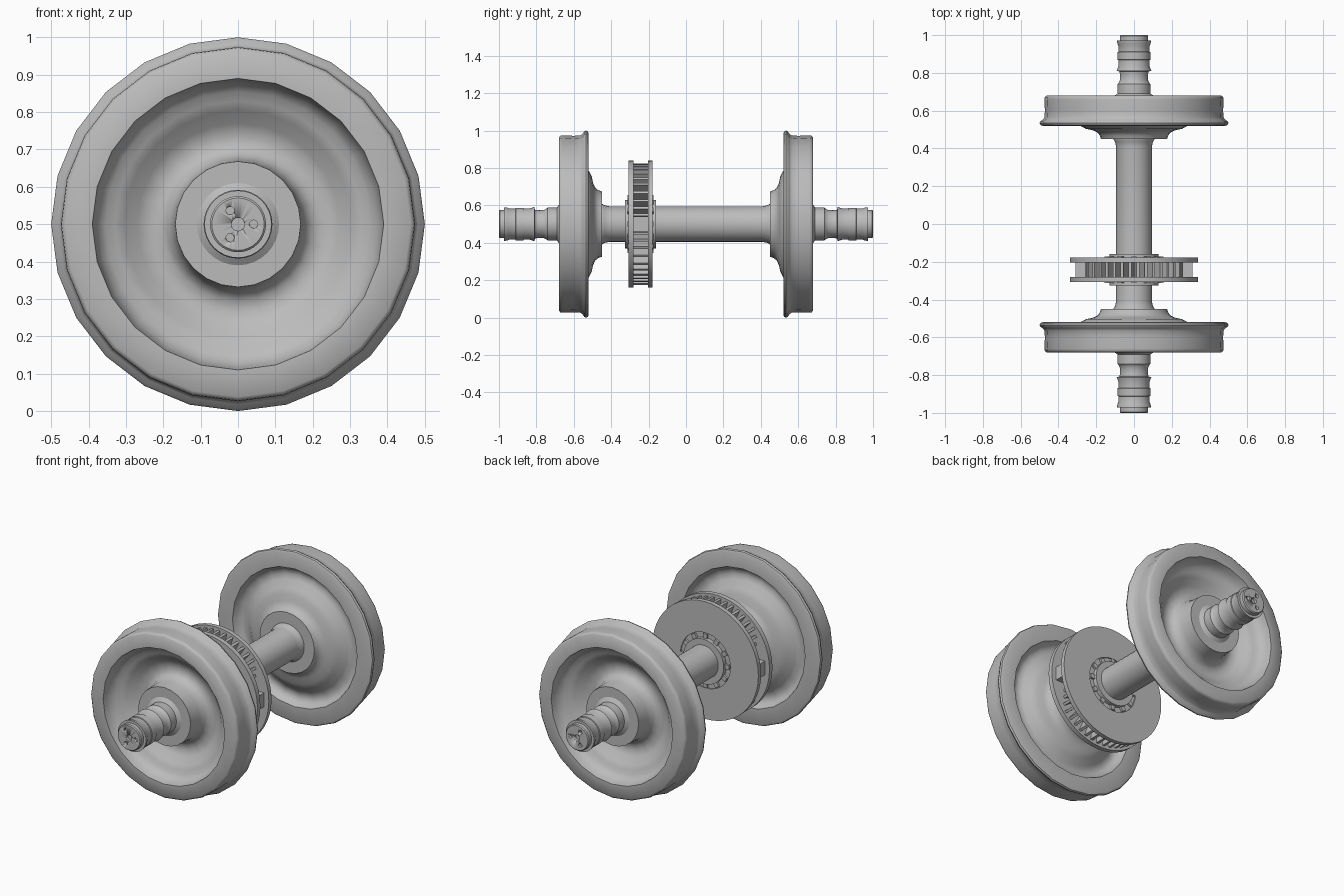
import bpy, bmesh, math
from mathutils import Matrix, Vector

cube = bpy.data.objects.get("Cube")
if cube:
    bpy.data.objects.remove(cube, do_unlink=True)

CENTRE = Vector((0, 0, 0.5))
STEEL = (0.5, 0.5, 0.5, 1)
steel = bpy.data.materials.new("steel grey")
steel.use_nodes = True
steel.diffuse_color = STEEL
steel.node_tree.nodes["Principled BSDF"].inputs["Base Color"].default_value = STEEL


def finish(name, bm, angle=35):
    """Turn a bmesh into an object, smooth except at sharp edges."""
    bmesh.ops.recalc_face_normals(bm, faces=bm.faces)
    for f in bm.faces:
        f.smooth = True
    for e in bm.edges:
        e.smooth = e.calc_face_angle(0) < math.radians(angle)
    mesh = bpy.data.meshes.new(name)
    bm.to_mesh(mesh)
    bm.free()
    mesh.materials.append(steel)
    ob = bpy.data.objects.new(name, mesh)
    ob.location = CENTRE
    bpy.context.collection.objects.link(ob)
    return ob


def lathe(name, profile, sides, closed=False, angle=35):
    """Spin (radius, y) points about the y axis."""
    bm = bmesh.new()
    vs = [bm.verts.new((r, y, 0)) for r, y in profile]
    edges = [bm.edges.new(p) for p in zip(vs, vs[1:])]
    if closed:
        edges.append(bm.edges.new((vs[-1], vs[0])))
    bmesh.ops.spin(bm, geom=vs + edges, cent=(0, 0, 0), axis=(0, 1, 0),
                   angle=math.tau, steps=sides, use_merge=True)
    bmesh.ops.remove_doubles(bm, verts=bm.verts, dist=1e-5)
    return finish(name, bm, angle)


def add_box(bm, lo, hi, turn=0):
    """Box between two corners, turned about the axle."""
    lo, hi = Vector(lo), Vector(hi)
    m = (Matrix.Rotation(turn, 4, "Y") @ Matrix.Translation((lo + hi) / 2)
         @ Matrix.Diagonal((*(hi - lo), 1)))
    bmesh.ops.create_cube(bm, size=1, matrix=m)


# Wheels: tread, flange, dished web and hub
wheel_profile = [
    (0.17, -0.675), (0.39, -0.68), (0.462, -0.68), (0.472, -0.672), (0.474, -0.66),
    (0.472, -0.60), (0.474, -0.565), (0.482, -0.553), (0.495, -0.545),
    (0.5, -0.535), (0.496, -0.525), (0.485, -0.52), (0.40, -0.52),
    (0.388, -0.545), (0.37, -0.56), (0.345, -0.563), (0.32, -0.552),
    (0.285, -0.52), (0.255, -0.504), (0.22, -0.497), (0.195, -0.485),
    (0.182, -0.47), (0.175, -0.45), (0.09, -0.45), (0.09, -0.675), (0.168, -0.675),
    (0.172, -0.60), (0.185, -0.56), (0.205, -0.545), (0.235, -0.54),
    (0.27, -0.553), (0.305, -0.587), (0.33, -0.602), (0.355, -0.61),
    (0.375, -0.63), (0.385, -0.655), (0.39, -0.68)]
# Outer face ring and hub face meet the web loop, so start after the hub face
front_wheel = lathe("front_wheel", wheel_profile[1:], 24, angle=42)
back_wheel = front_wheel.copy()
back_wheel.name = "back_wheel"
back_wheel.rotation_euler.z = math.pi
bpy.context.collection.objects.link(back_wheel)

# Axle: stepped journals at both ends, plain shaft between
journal = [
    (0, -1), (0.07, -1), (0.075, -0.995), (0.075, -0.972), (0.09, -0.972),
    (0.088, -0.955), (0.083, -0.945), (0.083, -0.912), (0.087, -0.91),
    (0.087, -0.87), (0.083, -0.868), (0.083, -0.835), (0.092, -0.81),
    (0.077, -0.808), (0.074, -0.79), (0.075, -0.76), (0.085, -0.742),
    (0.088, -0.74), (0.088, -0.69), (0.11, -0.675), (0.11, -0.45),
    (0.1, -0.435), (0.095, -0.41)]
axle = lathe("axle", journal + [(r, -y) for r, y in reversed(journal)], 32)

# Centre hole and three bolt holes sunk in each axle end
bm = bmesh.new()
for end in (-1, 1):
    spots = [(0, 0, 0.018)]
    for k in range(3):
        a = k * math.tau / 3
        spots.append((0.042 * math.cos(a), 0.042 * math.sin(a), 0.011))
    for x, z, r in spots:
        m = Matrix.Translation((x, end, z)) @ Matrix.Rotation(math.pi / 2, 4, "X")
        bmesh.ops.create_cone(bm, cap_ends=True, segments=16, radius1=r,
                              radius2=r, depth=0.03, matrix=m)
cutter = finish("hole_cutter", bm)
cutter.hide_render = True
cut = axle.modifiers.new("end_holes", "BOOLEAN")
cut.operation, cut.solver, cut.object = "DIFFERENCE", "EXACT", cutter
bpy.context.view_layer.objects.active = axle
bpy.ops.object.modifier_apply(modifier=cut.name)
bpy.data.objects.remove(cutter, do_unlink=True)

# Brake disc: two friction rings around a clamped hub
for name, y0, y1 in (("front_brake_ring", -0.307, -0.28), ("back_brake_ring", -0.203, -0.178)):
    lathe(name, [(0.16, y0), (0.34, y0), (0.34, y1), (0.16, y1)], 48, closed=True)
lathe("brake_hub", [
    (0.09, -0.325), (0.13, -0.325), (0.13, -0.3), (0.165, -0.3), (0.165, -0.185),
    (0.13, -0.185), (0.13, -0.16), (0.09, -0.16)], 32, closed=True)

# Cooling fins between the rings, cut short beside the lugs
bm = bmesh.new()
FINS = 48
for i in range(FINS):
    a = (i + 0.5) * math.tau / FINS
    reach = min(0.325, 0.255 / abs(math.cos(a)))
    add_box(bm, (0.16, -0.281, -0.007), (reach, -0.202, 0.007), a)
finish("cooling_fins", bm)

# Side lugs joining the ring halves
bm = bmesh.new()
for side in (0, math.pi):
    add_box(bm, (0.24, -0.281, -0.04), (0.31, -0.202, 0.04), side)
finish("ring_lugs", bm)

# Fastening blocks and bolts around the hub, on both faces
bm = bmesh.new()
for i in range(12):
    a = i * math.tau / 12
    for y0, y1 in ((-0.312, -0.295), (-0.19, -0.173)):
        add_box(bm, (0.125, y0, -0.013), (0.155, y1, 0.013), a)
finish("hub_fasteners", bm)
